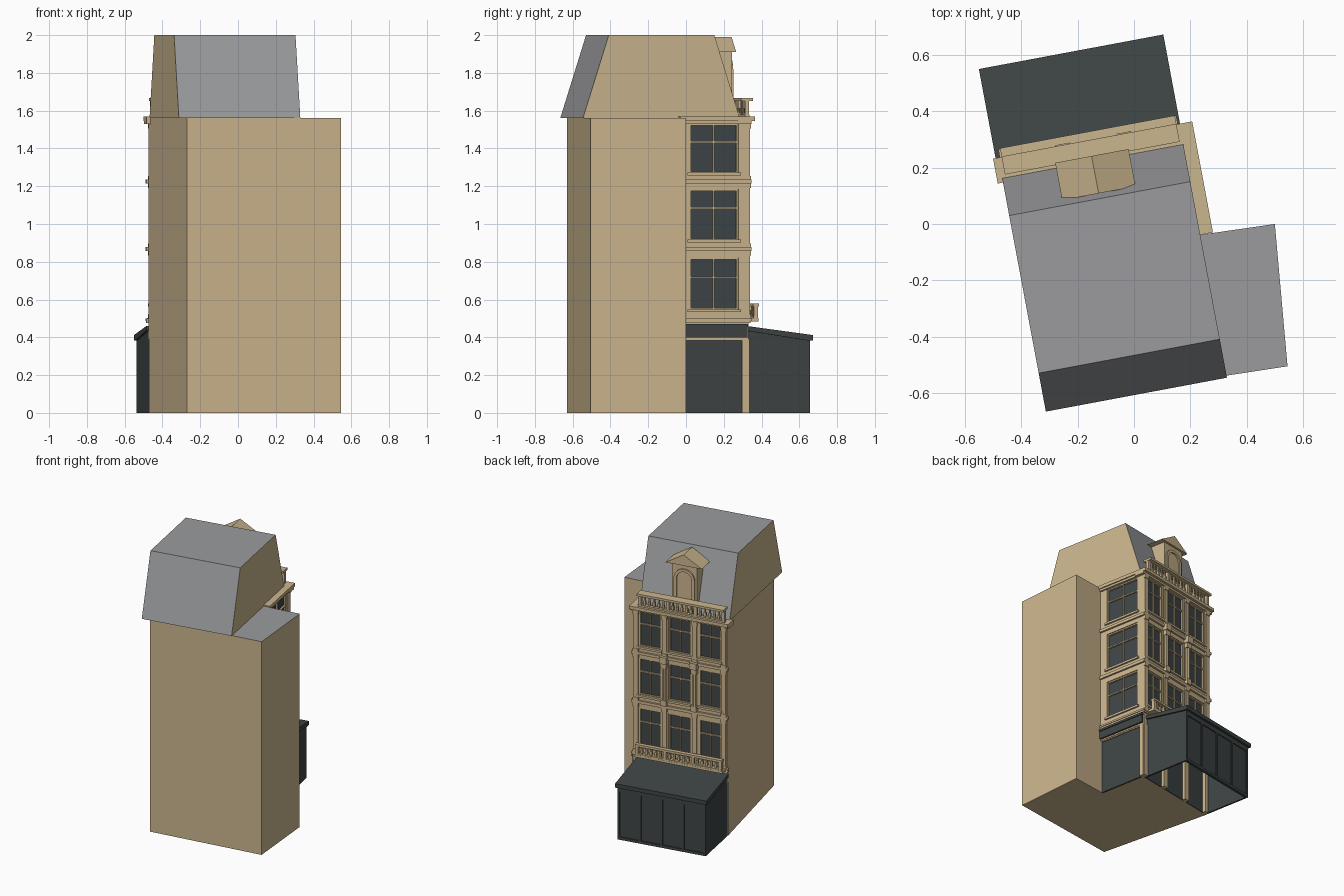
import bpy, bmesh, math
from mathutils import Matrix

if "Cube" in bpy.data.objects:
    bpy.data.objects.remove(bpy.data.objects["Cube"])

ROT = Matrix.Rotation(math.radians(10.6), 4, 'Z')   # the street front is turned on the plot
INV = ROT.inverted()


def mat(name, c):
    m = bpy.data.materials.new(name)
    m.diffuse_color = (*c, 1)
    m.use_nodes = True
    m.node_tree.nodes["Principled BSDF"].inputs["Base Color"].default_value = m.diffuse_color
    return m


STONE = mat("tan stone", (.60, .465, .27))
SLATE = mat("grey roof", (.325, .33, .34))
DARK = mat("dark shopfront", (.049, .058, .058))
GLASS = mat("dark glass", (.05, .06, .064))


def finish(name, bm, mats):
    bmesh.ops.recalc_face_normals(bm, faces=bm.faces[:])
    bm.transform(ROT)
    me = bpy.data.meshes.new(name)
    bm.to_mesh(me)
    bm.free()
    for m in mats:
        me.materials.append(m)
    ob = bpy.data.objects.new(name, me)
    bpy.context.collection.objects.link(ob)
    return ob


def boxes(name, items, m):
    """items: (u0,u1,v0,v1,z0,z1) boxes gathered in one object"""
    bm = bmesh.new()
    for u0, u1, v0, v1, z0, z1 in items:
        mx = Matrix.Translation(((u0+u1)/2, (v0+v1)/2, (z0+z1)/2)) @ Matrix.Diagonal((u1-u0, v1-v0, z1-z0, 1))
        bmesh.ops.create_cube(bm, size=1, matrix=mx)
    return finish(name, bm, [m])


def prism(name, pts, place, lo, hi, mats, rule=None):
    """profile pts extruded from lo to hi; place maps (a,b,t) to a position"""
    bm = bmesh.new()
    a = [bm.verts.new(place(p, q, lo)) for p, q in pts]
    b = [bm.verts.new(place(p, q, hi)) for p, q in pts]
    bm.faces.new(a)
    bm.faces.new(b)
    n = len(pts)
    for i in range(n):
        bm.faces.new((a[i], a[(i+1) % n], b[(i+1) % n], b[i]))
    bmesh.ops.recalc_face_normals(bm, faces=bm.faces[:])
    if rule:
        for f in bm.faces:
            f.material_index = rule(f.normal)
    return finish(name, bm, mats)


along_u = lambda v, z, t: (t, v, z)
along_v = lambda u, z, t: (u, t, z)
along_z = lambda u, v, t: (u, v, t)

L, R, B = -.429, .25, .29            # left end, side front, street front


def back(a0, a1, d0, d1, z0, z1):    # box on the street front, depth from wall face
    return (a0, a1, B+d0, B+d1, z0, z1)


def side(a0, a1, d0, d1, z0, z1):    # box on the side front
    return (R+d0, R+d1, a0, a1, z0, z1)


# main body, with its two window fronts set back behind the wall piers
world = [(-.27, -.63), (.545, -.505), (.5, 0)]
loc = [(INV @ Matrix.Translation((x, y, 0))).translation.to_2d() for x, y in world]
pts = [tuple(p) for p in loc] + [(.226, -.081), (.226, B-.025), (L, B-.025)]
prism("main_body", pts, along_z, 0, 1.56, [STONE, SLATE], lambda n: 1 if n.z > .5 else 0)

# mansard roof with stone gable ends
prism("mansard_roof", [(-.597, 1.56), (.248, 1.56), (.111, 2), (-.458, 2)], along_u, -.43, .224,
      [SLATE, STONE], lambda n: 1 if abs(n.x) > .5 else 0)

# walls around the window openings
floors = [(.545, .82), (.915, 1.185), (1.27, 1.53)]
bands = [(.39, .545), (.82, .915), (1.185, 1.27), (1.53, 1.56)]
bays = [(-.385, -.225), (-.168, -.005), (.052, .212)]
V0, V1 = -.028, .235
wall = [back(L, R, -.025, 0, *b) for b in bands] + [side(-.081, B-.025, -.025, 0, *b) for b in bands]
for z0, z1 in floors:
    edges = [L] + [e for b in bays for e in b] + [R]
    wall += [back(edges[i], edges[i+1], -.025, 0, z0, z1) for i in range(0, 8, 2)]
    wall += [side(-.081, V0, -.025, 0, z0, z1), side(V1, B-.025, -.025, 0, z0, z1)]
boxes("front_walls", wall, STONE)

# glass, window bars and sills
glass, bars, sills = [], [], []
for f, spans in ((back, bays), (side, [(V0, V1)])):
    for a0, a1 in spans:
        for z0, z1 in floors:
            w, c, t = .009, (a0+a1)/2, z0+(z1-z0)*.63
            glass.append(f(a0, a1, -.025, -.019, z0, z1))
            bars += [f(a0, a0+w, -.024, -.006, z0, z1), f(a1-w, a1, -.024, -.006, z0, z1),
                     f(a0, a1, -.024, -.006, z1-w, z1), f(a0, a1, -.024, -.006, z0, z0+w),
                     f(c-w/2, c+w/2, -.024, -.009, z0, z1), f(a0, a1, -.024, -.007, t-w/2, t+w/2)]
            sills.append(f(a0-.012, a1+.012, -.01, .012, z0-.012, z0+.003))
boxes("window_glass", glass, GLASS)
boxes("window_bars", bars, STONE)
boxes("window_sills", sills, STONE)

# string courses and main cornice wrap both fronts
course = []
for z0, z1, d in [(.475, .487, .008), (.487, .5, .013), (.857, .878, .013), (1.215, 1.235, .013)]:
    course += [back(L-.012, R+d, -.01, d, z0, z1), side(-.081, B, -.01, d, z0, z1)]
for z0, z1, d in [(1.53, 1.545, .012), (1.545, 1.568, .03)]:
    course += [back(L-.02, R+.02, -.06, d, z0, z1), side(-.081, B, -.03, min(d, .02), z0, z1)]
boxes("string_courses_and_cornice", course, STONE)

# pilasters between the bays, with capitals
pil, caps = [], []
mids = [-.407, -.1965, .0235, .231]
for i, u in enumerate(mids):
    inner = i in (1, 2)
    for z0, z1 in [(.5, .857), (.878, 1.215), (1.235, 1.53)]:
        pil.append(back(u-.016, u+.016, 0, .009, z0, z1))
        caps += [back(u-.02, u+.02, 0, .013, z1-.025, z1), back(u-.02, u+.02, 0, .013, z0, z0+.02)]
    if inner:
        caps += [back(u-.026, u+.026, 0, .036, 1.19, 1.238), back(u-.021, u+.021, 0, .026, 1.155, 1.19),
                 back(u-.021, u+.021, 0, .026, .878, .92)]
boxes("pilasters", pil, STONE)
boxes("capitals", caps, STONE)
for i, u in enumerate(mids[1:3]):
    ring = [(u+.017*math.cos(k*math.pi/4), B+.008+.015*math.sin(k*math.pi/4)) for k in range(8)]
    prism("half_column_%d" % (i+1), ring, along_z, .92, 1.155, [STONE])


def balustrade(name, v0, v1, z0, z1, count):
    a, b, c = -.418, .213, (v0+v1)/2
    it = [(a, b, v0, v1, z1-.016, z1), (a, b, c-.012, c+.012, z0, z0+.012)]
    for i in range(count):
        u = a+.012+(b-a-.024)*i/(count-1)
        w = .011 if i % ((count-1)//3) == 0 else .005
        it.append((u-w, u+w, c-w, c+w, z0, z1-.014))
        if w < .01:
            it.append((u-.008, u+.008, c-.008, c+.008, z0+.02, z0+.045))
    boxes(name, it, STONE)


balustrade("roof_balustrade", .257, .322, 1.568, 1.668, 19)
balustrade("balcony_balustrade", .322, .352, .5, .58, 19)
boxes("balcony_slab", [(-.425, .218, .29, .35, .485, .502)], STONE)

# dormer with blind arch and gabled roof
boxes("dormer_body", [(-.195, -.012, .1, .25, 1.56, 1.92)], STONE)
uc, zc = -.1035, 1.805
arc = [math.pi*k/12 for k in range(13)]
outer = [(uc+.076*math.cos(t), zc+.076*math.sin(t)) for t in arc]
inner = [(uc+.056*math.cos(t), zc+.056*math.sin(t)) for t in reversed(arc)]
prism("dormer_arch", [(uc+.076, 1.64)] + outer + [(uc-.076, 1.64), (uc-.056, 1.64)] + inner + [(uc+.056, 1.64)],
      along_v, .245, .26, [STONE])
prism("dormer_roof", [(-.235, 1.91), (.03, 1.91), (uc, 1.99)], along_v, .13, .265, [STONE])

# ground floor: shop glass, fascia and stone piers
boxes("shop_glass", [back(L, R-.02, -.025, -.019, 0, .39), side(-.08, B-.02, -.025, -.012, 0, .39)], DARK)
piers = [back(u-.02, u+.02, -.025, .005, 0, .39) for u in (-.408, -.195, .025, .23)]
boxes("shop_piers", piers + [side(.255, .285, -.025, .002, 0, .39), side(-.075, .27, -.02, -.004, .382, .395)], STONE)
boxes("shop_fascia", [side(-.081, .283, 0, .012, .4, .462), side(-.081, .285, 0, .018, .455, .47)], DARK)

# shop extension: hollow walls, sloping roof, panel strips
XL, XR, XB = -.428, .215, .62
for n, u in (("left", XL), ("right", XR-.012)):
    prism("extension_wall_" + n, [(.28, 0), (XB, 0), (XB, .39), (.28, .44)], along_u, u, u+.012, [DARK])
boxes("extension_back_wall", [(XL, XR, XB-.012, XB, 0, .39)], DARK)
prism("extension_roof", [(.285, .46), (.642, .412), (.642, .383), (.615, .383), (.285, .435)], along_u, -.44, .226, [DARK])
strips = [(XL, XR, XB, XB+.007, 0, .02), (XL, XR, XB, XB+.007, .35, .385)]
for i in range(5):
    u = XL+.008+(XR-XL-.016)*i/4
    strips.append((u-.008, u+.008, XB, XB+.007, 0, .385))
boxes("extension_panel_strips", strips, DARK)
